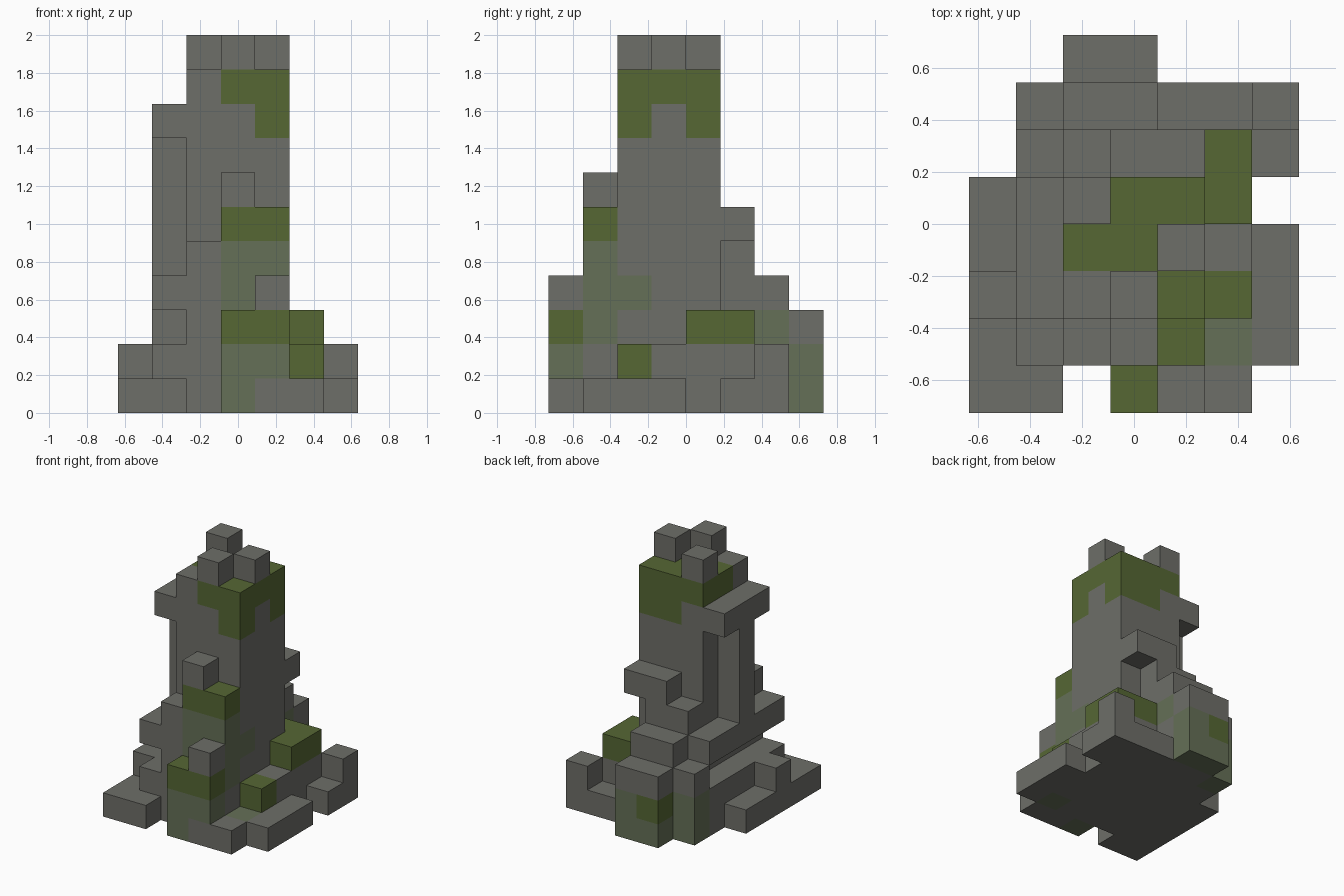
import bpy
import bmesh
from mathutils import Vector

default_cube = bpy.data.objects.get("Cube")
if default_cube:
    bpy.data.objects.remove(default_cube, do_unlink=True)

UNIT = 2 / 11                      # edge of one stone block
ORIGIN = Vector((-3.5, -4, 0))     # grid corner, in blocks


def make_material(name, colour):
    material = bpy.data.materials.new(name)
    material.use_nodes = True
    material.diffuse_color = (*colour, 1)
    shader = material.node_tree.nodes["Principled BSDF"]
    shader.inputs["Base Color"].default_value = (*colour, 1)
    return material


MATERIALS = [
    make_material("grey stone", (0.155, 0.157, 0.14)),
    make_material("green moss", (0.092, 0.135, 0.034)),
    make_material("faded moss", (0.13, 0.16, 0.095)),
]
STONE, MOSS, FADED = range(len(MATERIALS))


def box(x, y, z, wide=1, deep=1, high=1):
    """All grid cells in a box that starts at cell x, y, z."""
    return {(x + i, y + j, z + k)
            for i in range(wide) for j in range(deep) for k in range(high)}


# Each part is a union of block runs
parts = {
    "tower": box(2, 2, 0, wide=3, deep=3, high=10),
    "battlements": box(2, 4, 10) | box(3, 2, 10) | box(4, 3, 10),
    "upper_ledge": box(1, 2, 8, deep=3),
    "side_pilaster": box(1, 3, 4, high=4),
    "side_shelf": box(1, 1, 3, deep=5),
    "side_plinth": box(1, 1, 0, deep=5, high=2),
    "front_buttress": (box(2, 1, 0, high=5) | box(3, 1, 0, wide=2, high=6)
                       | box(3, 1, 6)),
    "front_step": box(3, 0, 0, wide=2, high=3) | box(4, 0, 3),
    "back_buttress": (box(2, 5, 0, high=5) | box(3, 5, 0, high=6)
                      | box(4, 5, 5)),
    "back_steps": (box(2, 6, 0, wide=2, high=4) | box(2, 7, 0, wide=2, high=3)
                   | box(1, 6, 0, high=3)),
    "left_terrace": (box(4, 5, 0, wide=2, high=3) | box(5, 4, 0, high=3)
                     | box(5, 2, 0, deep=2, high=2)),
    "left_base": (box(5, 0, 0, deep=2) | box(6, 1, 0, deep=3)
                  | box(6, 5, 0) | box(4, 6, 0, wide=3) | box(6, 6, 1)),
    "right_base": (box(0, 0, 0, wide=2) | box(0, 1, 0, deep=4)
                   | box(0, 2, 1)),
}

# Moss on the tower crown, the front steps, the terrace and the back
moss = (box(2, 3, 9, wide=3, deep=2) | box(3, 2, 9, wide=2)
        | box(3, 4, 8, wide=2) | box(4, 2, 8)
        | box(3, 1, 5, wide=2) | box(3, 0, 2, wide=2)
        | box(5, 2, 1) | box(5, 4, 2, deep=2) | box(4, 5, 2) | box(2, 7, 1))

# Faded moss below it
faded = (box(3, 1, 2, wide=2, high=3) | box(4, 2, 3)
         | box(3, 0, 0) | box(3, 0, 1, wide=2) | box(5, 1, 0)
         | box(3, 6, 2) | box(3, 7, 0, high=2) | box(2, 7, 0)
         | box(1, 6, 0, high=2))

solid = set().union(*parts.values())


def cell_colour(cell):
    return MOSS if cell in moss else FADED if cell in faded else STONE


def build_part(name, cells):
    """Mesh of the outer block faces of one part."""
    bm = bmesh.new()
    for cell in sorted(cells):
        for axis in range(3):
            for sign in (-1, 1):
                normal = Vector((0, 0, 0))
                normal[axis] = sign
                beside = tuple(int(c + n) for c, n in zip(cell, normal))
                if beside in solid:
                    continue
                side = Vector((0, 0, 0))
                side[(axis + 1) % 3] = 0.5
                up = normal.cross(side)
                middle = Vector(cell) + Vector((0.5, 0.5, 0.5)) + normal / 2
                corners = (-side - up, side - up, side + up, up - side)
                verts = [bm.verts.new((middle + c + ORIGIN) * UNIT)
                         for c in corners]
                bm.faces.new(verts).material_index = cell_colour(cell)
    bmesh.ops.remove_doubles(bm, verts=bm.verts, dist=UNIT / 100)
    mesh = bpy.data.meshes.new(name)
    bm.to_mesh(mesh)
    bm.free()
    for material in MATERIALS:
        mesh.materials.append(material)
    bpy.context.collection.objects.link(bpy.data.objects.new(name, mesh))


for part_name, part_cells in parts.items():
    build_part(part_name, part_cells)
